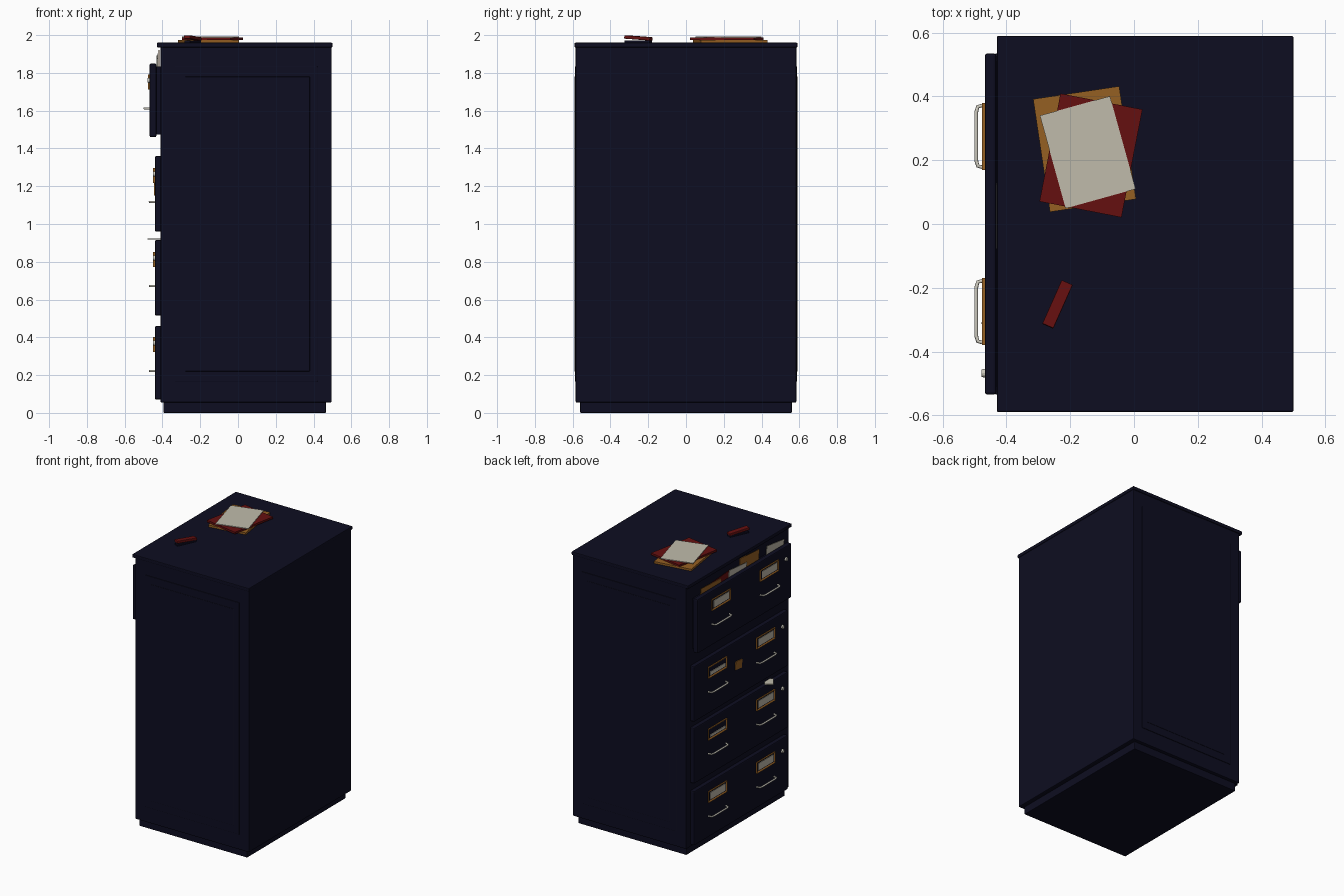
import bpy, bmesh
from math import radians
from mathutils import Matrix

old = bpy.data.objects.get("Cube")
if old:
    bpy.data.objects.remove(old, do_unlink=True)


def material(name, rgb):
    m = bpy.data.materials.new(name)
    m.use_nodes = True
    m.diffuse_color = (*rgb, 1)
    m.node_tree.nodes["Principled BSDF"].inputs["Base Color"].default_value = (*rgb, 1)
    return m


navy = material("navy paint", (0.004, 0.004, 0.015))
red = material("dark red", (0.13, 0.005, 0.005))
manila = material("manila orange", (0.3, 0.115, 0.016))
paper = material("paper cream", (0.53, 0.5, 0.41))
metal = material("pale metal", (0.6, 0.58, 0.51))


def finish(name, bm, mats):
    mesh = bpy.data.meshes.new(name)
    bm.to_mesh(mesh)
    bm.free()
    obj = bpy.data.objects.new(name, mesh)
    bpy.context.collection.objects.link(obj)
    for m in mats:
        mesh.materials.append(m)
    return obj


def box(name, lo, hi, mat, bevel=0.0, rot=(0, 0, 0)):
    """Box between two corners, turned about its own centre."""
    size = [b - a for a, b in zip(lo, hi)]
    bm = bmesh.new()
    bmesh.ops.create_cube(bm, size=1)
    bmesh.ops.scale(bm, vec=size, verts=bm.verts)
    obj = finish(name, bm, [mat])
    obj.location = [(a + b) / 2 for a, b in zip(lo, hi)]
    obj.rotation_euler = [radians(a) for a in rot]
    if bevel:
        mod = obj.modifiers.new("soft edges", "BEVEL")
        mod.width, mod.segments = bevel, 2
    return obj


def plate(name, centre, size, mat, rot=(0, 0, 0), bevel=0.0):
    lo = [c - s / 2 for c, s in zip(centre, size)]
    hi = [c + s / 2 for c, s in zip(centre, size)]
    return box(name, lo, hi, mat, bevel, rot)


def label_holder(name, x, y, z):
    """Frame with a sunken dark window facing -x."""
    bm = bmesh.new()
    bmesh.ops.create_cube(bm, size=1)
    bmesh.ops.scale(bm, vec=(0.01, 0.21, 0.08), verts=bm.verts)
    front = min(bm.faces, key=lambda f: f.calc_center_median().x)
    bmesh.ops.inset_region(bm, faces=[front], thickness=0.013)
    bmesh.ops.translate(bm, vec=(0.006, 0, 0), verts=front.verts)
    front.material_index = 1
    finish(name, bm, [manila, navy]).location = (x - 0.004, y, z)


def handle(name, x, y, z):
    """Thin bow-shaped pull."""
    path = [(x + 0.005, -0.1), (x - 0.022, -0.093), (x - 0.027, -0.075),
            (x - 0.027, 0.075), (x - 0.022, 0.093), (x + 0.005, 0.1)]
    curve = bpy.data.curves.new(name, "CURVE")
    curve.dimensions = "3D"
    curve.bevel_depth = 0.006
    curve.bevel_resolution = 2
    curve.use_fill_caps = True
    spline = curve.splines.new("POLY")
    spline.points.add(len(path) - 1)
    for p, (px, py) in zip(spline.points, path):
        p.co = (px, y + py, z, 1)
    curve.materials.append(metal)
    bpy.context.collection.objects.link(bpy.data.objects.new(name, curve))


def lock(name, x, y, z):
    bm = bmesh.new()
    bmesh.ops.create_cone(bm, cap_ends=True, segments=16, radius1=0.014,
                          radius2=0.012, depth=0.012,
                          matrix=Matrix.Rotation(radians(-90), 4, "Y"))
    finish(name, bm, [metal]).location = (x - 0.004, y, z)


# Carcass, plinth and top
box("plinth", (-0.395, -0.56, 0), (0.465, 0.56, 0.07), navy, 0.004)
box("cabinet_body", (-0.41, -0.584, 0.055), (0.496, 0.584, 1.945), navy, 0.006)
box("cabinet_top", (-0.43, -0.59, 1.935), (0.5, 0.59, 1.96), navy, 0.005)

# Raised panels on both sides
for side, s in (("left", 1), ("right", -1)):
    plate(f"{side}_outer_panel", (0.043, s * 0.584, 1.0), (0.755, 0.008, 1.67), navy, bevel=0.003)
    plate(f"{side}_inner_panel", (0.05, s * 0.587, 1.0), (0.66, 0.006, 1.56), navy, bevel=0.002)

# Drawers: front face x, bottom, top, and how much of each card remains
drawers = [
    ("bottom", -0.44, 0.07, 0.46, (1, 1)),
    ("lower", -0.44, 0.515, 0.915, (0.35, 1)),
    ("upper", -0.44, 0.96, 1.36, (0.5, 1)),
    ("top", -0.468, 1.46, 1.85, (1, 1)),
]
for name, x, z0, z1, cards in drawers:
    mid = (z0 + z1) / 2
    box(f"{name}_drawer_front", (x, -0.535, z0), (x + 0.036, 0.535, z1), navy, 0.008)
    for end, y, fill in (("left", 0.275, cards[0]), ("right", -0.275, cards[1])):
        label_holder(f"{name}_{end}_label_holder", x, y, mid + 0.097)
        h = 0.05 * fill
        plate(f"{name}_{end}_label_card", (x - 0.004, y, mid + 0.073 + h / 2),
              (0.004, 0.17, h), paper)
        handle(f"{name}_{end}_handle", x, y, mid - 0.043)
    lock(f"{name}_lock", x, -0.468, mid + 0.105)

# Box of the half-open top drawer
box("top_drawer_box", (-0.44, -0.51, 1.475), (-0.4, 0.51, 1.835), navy)

# Files sticking up out of the top drawer: y, width, top height, depth, tilt
files = [
    ("manila_file_a", 0.33, 0.23, 1.875, -0.425, 3, manila),
    ("red_file", 0.2, 0.22, 1.88, -0.420, -4, red),
    ("paper_file_a", 0.03, 0.2, 1.885, -0.429, 5, paper),
    ("manila_file_b", -0.12, 0.22, 1.915, -0.418, 4, manila),
    ("paper_file_b", -0.4, 0.2, 1.89, -0.425, 7, paper),
]
for name, y, width, top, x, tilt, mat in files:
    plate(name, (x, y, top - 0.09), (0.004, width, 0.18), mat, (tilt, 0, 0))

# Loose sheet corner and sticky note
plate("caught_sheet", (-0.43, -0.33, 0.92), (0.06, 0.09, 0.004), paper, (0, 0, 35))
plate("sticky_note", (-0.442, 0.033, 1.185), (0.006, 0.075, 0.06), manila, (6, 0, 0))

# Folders and paper on top
plate("manila_folder", (-0.155, 0.235, 1.967), (0.273, 0.358, 0.014), manila, (0, 0, 8.5))
plate("red_folder", (-0.135, 0.215, 1.981), (0.262, 0.345, 0.014), red, (0, 0, -11))
plate("paper_sheet", (-0.145, 0.225, 1.99), (0.228, 0.302, 0.005), paper, (0, 0, 15.5))

# Stapler
plate("stapler_base", (-0.24, -0.252, 1.966), (0.034, 0.145, 0.012), navy, (0, 0, -24), 0.002)
plate("stapler_arm", (-0.24, -0.252, 1.985), (0.038, 0.15, 0.018), red, (-4, 0, -24), 0.003)
